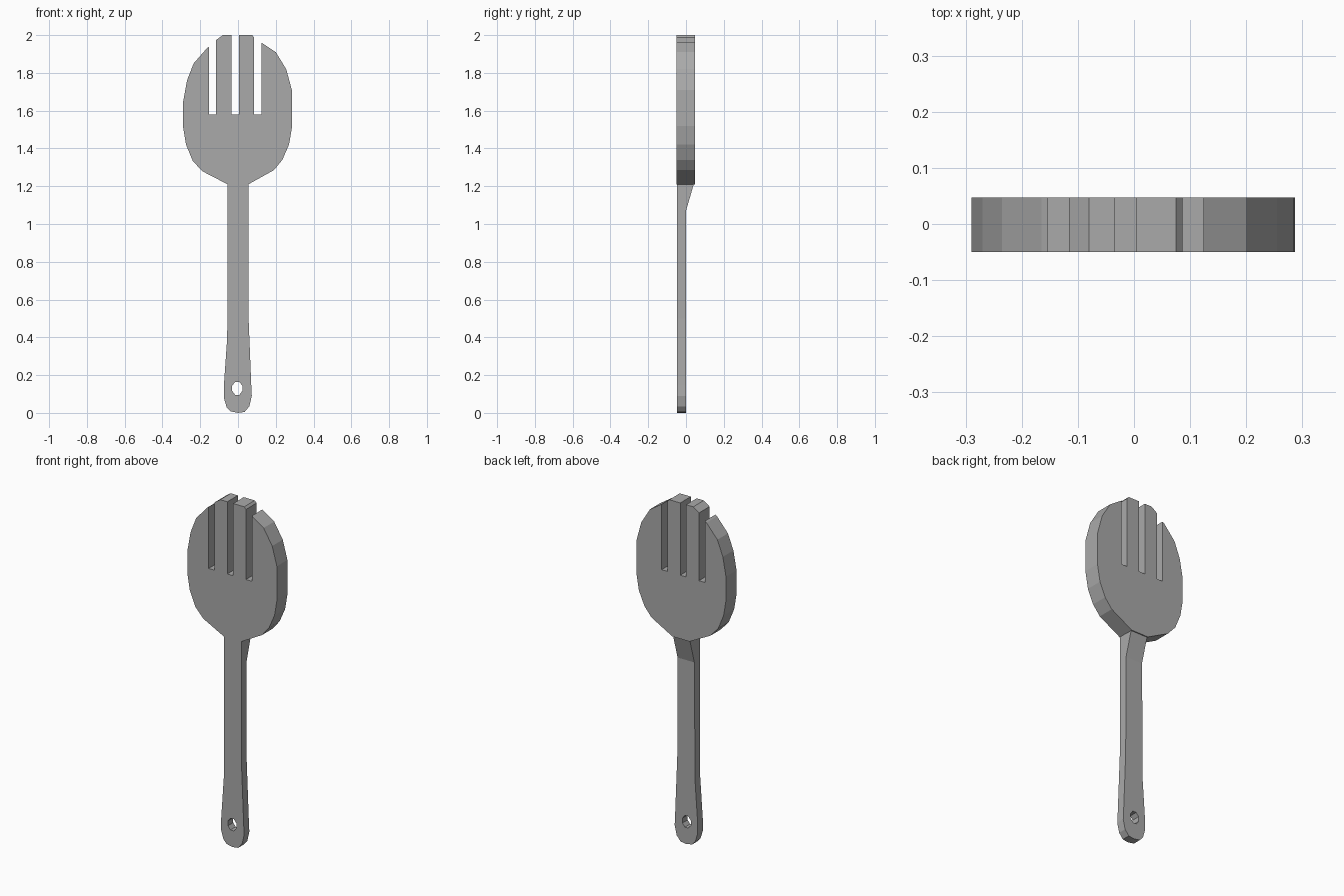
import bpy, bmesh, math
from mathutils import Matrix

if "Cube" in bpy.data.objects:
    bpy.data.objects.remove(bpy.data.objects["Cube"])

grey = bpy.data.materials.new("grey plastic")
grey.diffuse_color = (0.40, 0.40, 0.40, 1)
grey.use_nodes = True
grey.node_tree.nodes["Principled BSDF"].inputs["Base Color"].default_value = grey.diffuse_color


def make_object(name, bm):
    bmesh.ops.recalc_face_normals(bm, faces=bm.faces)
    mesh = bpy.data.meshes.new(name)
    bm.to_mesh(mesh)
    bm.free()
    mesh.materials.append(grey)
    ob = bpy.data.objects.new(name, mesh)
    bpy.context.collection.objects.link(ob)
    return ob


def prism(name, profile, lo, hi, axis="y"):
    """Extrude a 2D profile: (x, z) along y, or (y, z) along x."""
    bm = bmesh.new()
    place = (lambda p, t: (p[0], t, p[1])) if axis == "y" else (lambda p, t: (t, p[0], p[1]))
    a = [bm.verts.new(place(p, lo)) for p in profile]
    b = [bm.verts.new(place(p, hi)) for p in profile]
    n = len(a)
    bm.faces.new(a)
    bm.faces.new(b[::-1])
    for i in range(n):
        bm.faces.new((a[i], a[(i + 1) % n], b[(i + 1) % n], b[i]))
    return make_object(name, bm)


def cut(ob, cutter):
    mod = ob.modifiers.new("cut", "BOOLEAN")
    mod.operation = "DIFFERENCE"
    mod.solver = "EXACT"
    mod.object = cutter
    bpy.context.view_layer.update()
    result = bpy.data.meshes.new_from_object(ob.evaluated_get(bpy.context.evaluated_depsgraph_get()))
    ob.modifiers.clear()
    ob.data = result
    bpy.data.objects.remove(cutter)


# Head: faceted oval plate with stepped prong tips
head = prism("head", [
    (-0.055, 1.21), (-0.19, 1.28), (-0.24, 1.335), (-0.275, 1.42), (-0.29, 1.51),
    (-0.29, 1.65), (-0.27, 1.76), (-0.235, 1.85), (-0.165, 1.93), (-0.135, 1.95),
    (-0.115, 1.975), (-0.08, 2.0), (0.075, 2.0), (0.088, 1.985), (0.105, 1.97),
    (0.125, 1.96), (0.2, 1.91), (0.255, 1.82), (0.285, 1.71), (0.287, 1.52),
    (0.27, 1.42), (0.235, 1.34), (0.19, 1.285), (0.055, 1.21)], -0.05, 0.047)

# Bowl hollow in the front
bm = bmesh.new()
bmesh.ops.create_uvsphere(bm, u_segments=12, v_segments=12, radius=1)
bm.transform(Matrix.Translation((-0.01, -0.052, 1.625))
             @ Matrix.Diagonal((0.215, 0.07, 0.315, 1))
             @ Matrix.Rotation(math.radians(90), 4, "X")
             @ Matrix.Rotation(math.radians(15), 4, "Z"))
cut(head, make_object("bowl_cutter", bm))

# Three slots between the prongs
for x in (-0.135, -0.015, 0.105):
    w = 0.019
    cut(head, prism("slot_cutter", [(x - w, 1.58), (x + w, 1.58), (x + w, 2.1), (x - w, 2.1)], -0.2, 0.2))

# Handle, flaring to a rounded end
handle = prism("handle", [
    (-0.055, 1.21), (-0.057, 0.4), (-0.075, 0.14), (-0.075, 0.08), (-0.06, 0.03),
    (-0.04, 0.008), (0.0, 0.0), (0.035, 0.005), (0.06, 0.035), (0.073, 0.09),
    (0.07, 0.15), (0.056, 0.5), (0.055, 1.21)], -0.048, 0.0)

# Hanging hole
hole = [(-0.004 + 0.029 * math.cos(math.radians(22.5 + 45 * i)),
         0.13 + 0.037 * math.sin(math.radians(22.5 + 45 * i))) for i in range(8)]
cut(handle, prism("hole_cutter", hole, -0.2, 0.2))

# Sloped brace behind the neck
prism("neck_brace", [(-0.005, 1.06), (0.0, 1.07), (0.041, 1.21), (-0.005, 1.21)],
      -0.054, 0.054, axis="x")
